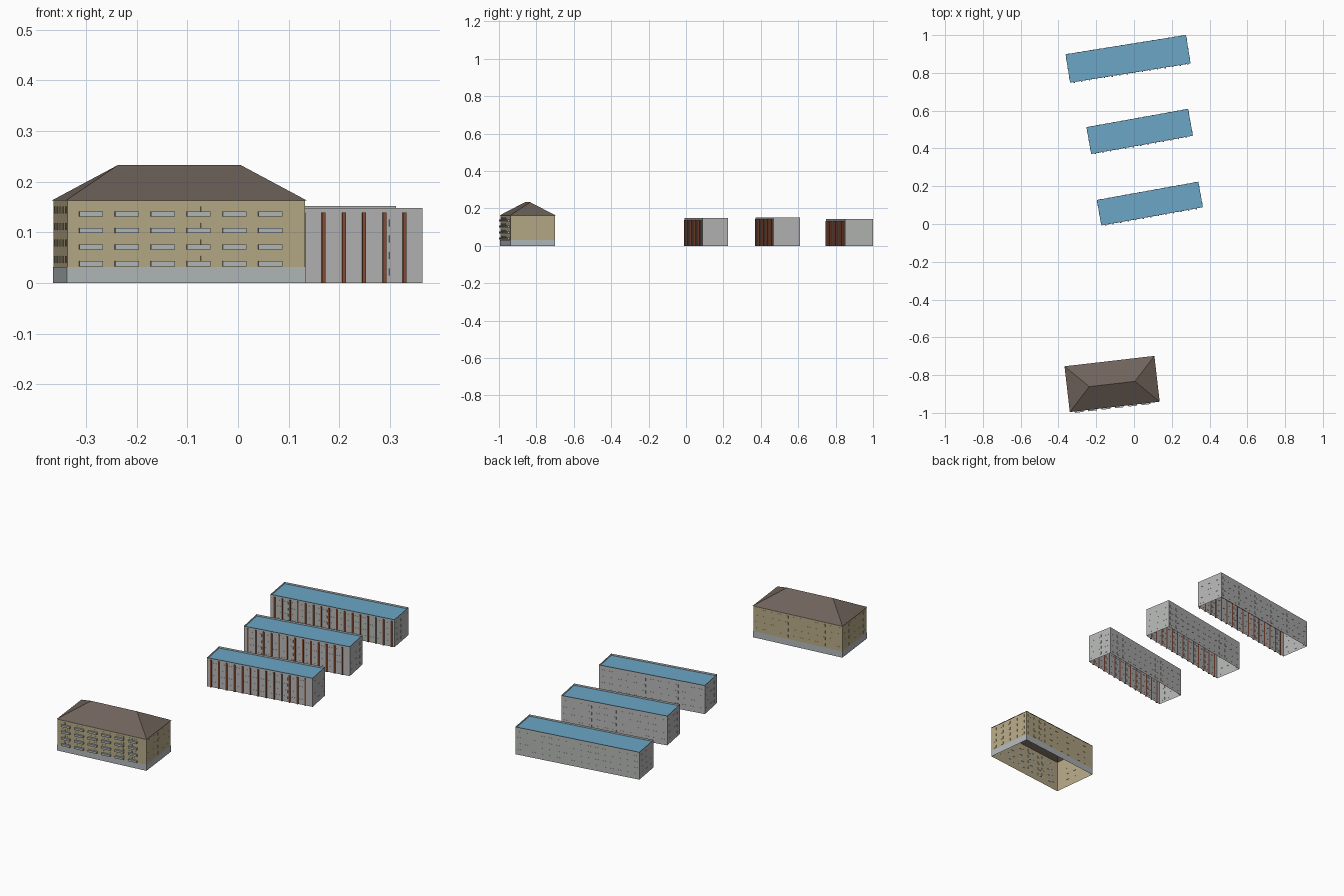
import bpy, bmesh, math
from mathutils import Matrix, Vector

cube = bpy.data.objects.get("Cube")
if cube:
    bpy.data.objects.remove(cube, do_unlink=True)


def material(name, rgb):
    m = bpy.data.materials.new(name)
    m.use_nodes = True
    m.diffuse_color = (*rgb, 1)
    m.node_tree.nodes["Principled BSDF"].inputs["Base Color"].default_value = (*rgb, 1)
    return m


GREY = material("concrete grey", (0.46, 0.47, 0.46))
PALE = material("plinth grey", (0.45, 0.48, 0.49))
TAN = material("tan render", (0.47, 0.40, 0.24))
BROWN = material("roof brown", (0.16, 0.125, 0.105))
BLUE = material("roof blue", (0.15, 0.38, 0.57))
RUST = material("rust red", (0.26, 0.075, 0.035))


def finish(name, bm, mat, place):
    mesh = bpy.data.meshes.new(name)
    bm.to_mesh(mesh)
    bm.free()
    mesh.materials.append(mat)
    ob = bpy.data.objects.new(name, mesh)
    bpy.context.collection.objects.link(ob)
    ob.matrix_world = place
    return ob


def add_box(bm, lo, hi):
    lo, hi = Vector(lo), Vector(hi)
    size = Matrix.Diagonal((*(hi - lo), 1))
    bmesh.ops.create_cube(bm, size=1, matrix=Matrix.Translation((lo + hi) / 2) @ size)


def rectangle(bm, length, width, z):
    a, b = length / 2, width / 2
    return [bm.verts.new((x, y, z)) for x, y in ((-a, -b), (a, -b), (a, b), (-a, b))]


def shell(name, length, width, height, mat, place):
    """Four thin walls, open above and below."""
    bm = bmesh.new()
    low, top = rectangle(bm, length, width, 0), rectangle(bm, length, width, height)
    for i in range(4):
        j = (i + 1) % 4
        bm.faces.new((low[i], low[j], top[j], top[i]))
    return finish(name, bm, mat, place)


def windows(name, length, width, columns, ends, rows, size, mat, place, front=None):
    """Shallow panels in even rows on all four walls."""
    bm = bmesh.new()
    w, h = size[0] / 2, size[1]
    relief = 0.0008

    def spread(span, n):
        return [span * ((i + 0.5) / n - 0.5) for i in range(n)]

    for z in rows:
        for side, xs in ((-1, front or spread(length, columns)), (1, spread(length, columns))):
            for x in xs:
                y = side * width / 2
                add_box(bm, (x - w, y - relief, z), (x + w, y + relief, z + h))
        for y in spread(width, ends):
            for x in (-length / 2, length / 2):
                add_box(bm, (x - relief, y - w, z), (x + relief, y + w, z + h))
    finish(name, bm, mat, place)


def placement(x, y, degrees):
    return Matrix.Translation((x, y, 0)) @ Matrix.Rotation(math.radians(degrees), 4, "Z")


def long_block(label, place, length, width, height, count):
    shell(label + "_walls", length, width, height, GREY, place)
    deck_z = height - 0.009

    # Flat roof sunk behind the parapet
    bm = bmesh.new()
    bm.faces.new(rectangle(bm, length, width, deck_z))
    finish(label + "_flat_roof", bm, BLUE, place)

    # Upright fins along the front
    bm = bmesh.new()
    step = 0.0406
    fins = [-length / 2 + 0.022 + i * step for i in range(count)]
    for x in fins:
        add_box(bm, (x - 0.0035, -width / 2 - 0.005, 0),
                (x + 0.0035, -width / 2 + 0.0005, deck_z))
    finish(label + "_fins", bm, RUST, place)

    # Windows between the fins, and rows on the other walls
    rows = [0.015 + i * (deck_z - 0.01) / 4 for i in range(4)]
    windows(label + "_windows", length, width, count, 3, rows, (0.02, 0.014),
            GREY, place, [x + step / 2 for x in fins[:-1]])


long_block("front_block", placement(0.084, 0.108, 10.2), 0.546, 0.137, 0.148, 13)
long_block("middle_block", placement(0.030, 0.490, 10.2), 0.547, 0.144, 0.152, 13)
long_block("back_block", placement(-0.0315, 0.8745, 9.1), 0.646, 0.152, 0.142, 16)

# Hipped-roof house
house = placement(-0.116, -0.847, 6.6)
LENGTH, WIDTH, EAVE, RIDGE = 0.473, 0.238, 0.163, 0.233
shell("house_walls", LENGTH, WIDTH, EAVE, TAN, house)
shell("house_plinth", LENGTH + 0.002, WIDTH + 0.002, 0.032, PALE, house)

# Hipped roof with a small overhang
bm = bmesh.new()
a, b, c, d = rectangle(bm, LENGTH + 0.006, WIDTH + 0.006, EAVE)
left, right = (bm.verts.new((x, 0, RIDGE)) for x in (-0.122, 0.122))
for face in ((a, b, right, left), (b, c, right), (c, d, left, right), (d, a, left)):
    bm.faces.new(face)
finish("house_hip_roof", bm, BROWN, house)

# Balconies in a grid on the front
floors = [0.033 + i * 0.0327 for i in range(4)]
bays = [-0.190 + i * 0.0713 for i in range(6)]
bm = bmesh.new()
for z in floors:
    for x in bays:
        add_box(bm, (x - 0.0235, -WIDTH / 2 - 0.010, z),
                (x + 0.0235, -WIDTH / 2 + 0.0005, z + 0.010))
finish("house_balconies", bm, PALE, house)

# House windows beside and above the balconies
front = [x + s for x in bays for s in (-0.013, 0.013)]
windows("house_windows", LENGTH, WIDTH, 12, 5, [z + 0.006 for z in floors],
        (0.016, 0.014), TAN, house, front)
